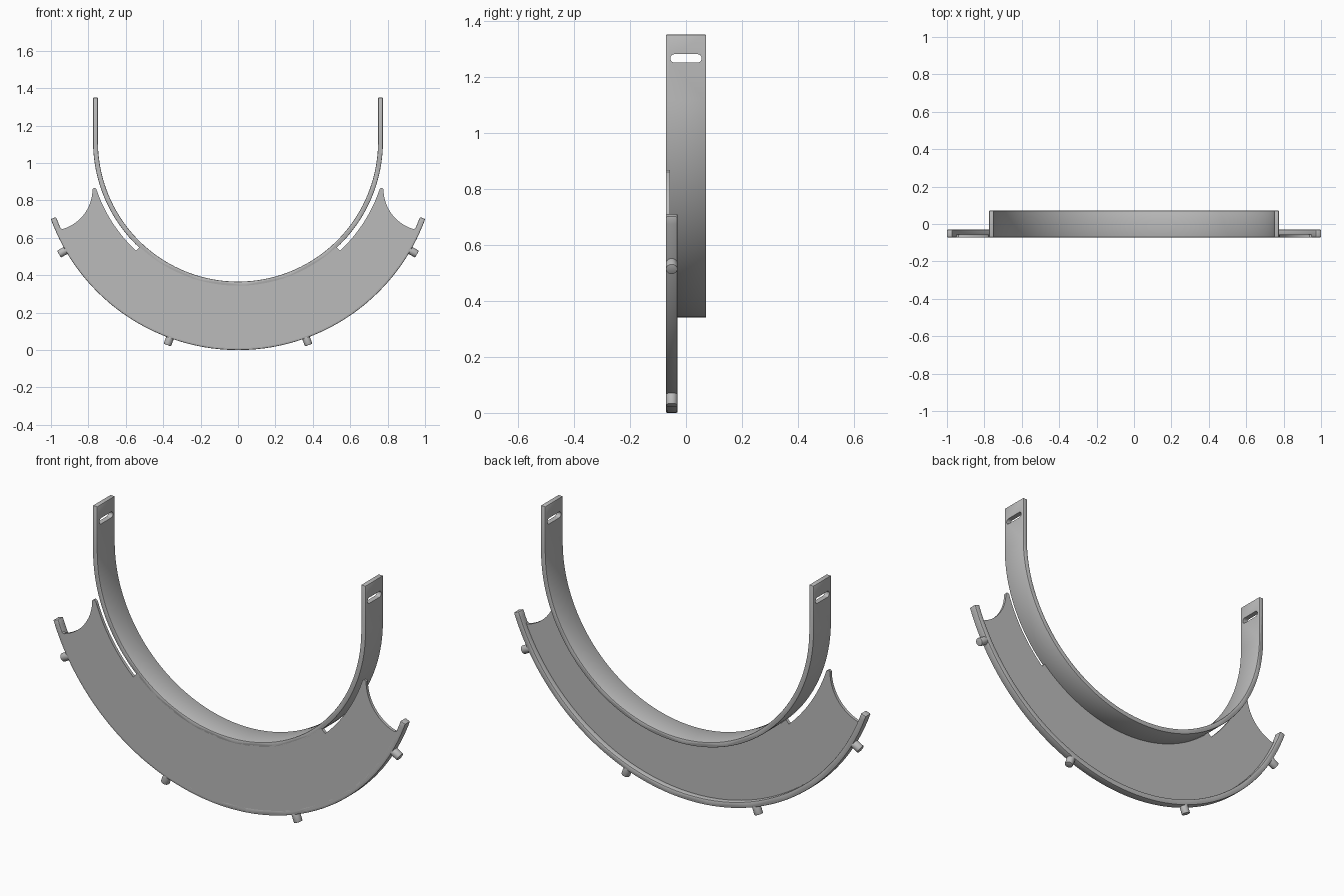
import bpy, bmesh, math
from mathutils import Vector, Matrix

if "Cube" in bpy.data.objects:
    bpy.data.objects.remove(bpy.data.objects["Cube"])

grey = bpy.data.materials.new("plain grey")
grey.use_nodes = True
colour = (0.5, 0.5, 0.5, 1)
grey.diffuse_color = colour
grey.node_tree.nodes["Principled BSDF"].inputs["Base Color"].default_value = colour

FRONT, BACK = -0.072, 0.072
RIM_C, RIM_R, RIM_T = 1.065, 1.065, 0.03
BAND_C, BAND_R, BAND_T = 1.115, 0.775, 0.026


def arc(cx, cz, r, start, end, steps):
    """Points on an arc; degrees measured from straight down towards +x."""
    angles = [math.radians(start + (end - start) * i / steps) for i in range(steps + 1)]
    return [(cx + r * math.sin(a), cz - r * math.cos(a)) for a in angles]


def mirrored(half):
    """Close a right-hand outline with its reflection."""
    return half + [(-x, z) for x, z in reversed(half)]


def finish(obj, bevel=0):
    obj.data.materials.append(grey)
    bpy.ops.object.select_all(action="DESELECT")
    obj.select_set(True)
    bpy.context.view_layer.objects.active = obj
    if bevel:
        mod = obj.modifiers.new("soft edges", "BEVEL")
        mod.width, mod.segments, mod.limit_method = bevel, 2, "ANGLE"
        mod.angle_limit = math.radians(40)
        bpy.ops.object.modifier_apply(modifier=mod.name)
    bpy.ops.object.shade_smooth_by_angle(angle=math.radians(35))
    return obj


def slab(name, outline, y0, y1, bevel=0):
    """Extrude an x-z outline from y0 to y1."""
    bm = bmesh.new()
    face = bm.faces.new([bm.verts.new((x, y0, z)) for x, z in outline])
    new = bmesh.ops.extrude_face_region(bm, geom=[face])["geom"]
    bmesh.ops.translate(bm, vec=(0, y1 - y0, 0),
                        verts=[v for v in new if isinstance(v, bmesh.types.BMVert)])
    bmesh.ops.recalc_face_normals(bm, faces=bm.faces)
    mesh = bpy.data.meshes.new(name)
    bm.to_mesh(mesh)
    bm.free()
    obj = bpy.data.objects.new(name, mesh)
    bpy.context.collection.objects.link(obj)
    return finish(obj, bevel)


# U-shaped band with straight arms
outer = [(-BAND_R, 1.35)] + arc(0, BAND_C, BAND_R, -90, 90, 80) + [(BAND_R, 1.35)]
r_in = BAND_R - BAND_T
inner = [(r_in, 1.35)] + arc(0, BAND_C, r_in, 90, -90, 80) + [(-r_in, 1.35)]
band = slab("band", outer + inner, FRONT, BACK, 0.004)

# Rounded strap slots through both arms
bm = bmesh.new()
ends = [(0.041, -90), (-0.041, 90)]
ring = []
for y, start in ends:
    for i in range(13):
        a = math.radians(start + 180 * i / 12)
        ring.append(bm.verts.new((-1, y + 0.015 * math.cos(a), 1.265 + 0.015 * math.sin(a))))
face = bm.faces.new(ring)
new = bmesh.ops.extrude_face_region(bm, geom=[face])["geom"]
bmesh.ops.translate(bm, vec=(2, 0, 0), verts=[v for v in new if isinstance(v, bmesh.types.BMVert)])
bmesh.ops.recalc_face_normals(bm, faces=bm.faces)
mesh = bpy.data.meshes.new("slot_cutter")
bm.to_mesh(mesh)
bm.free()
cutter = bpy.data.objects.new("slot_cutter", mesh)
cutter.hide_render = True
bpy.context.collection.objects.link(cutter)
cut = band.modifiers.new("slots", "BOOLEAN")
cut.operation, cut.solver, cut.object = "DIFFERENCE", "EXACT", cutter
bpy.context.view_layer.objects.active = band
bpy.ops.object.modifier_apply(modifier=cut.name)
bpy.data.objects.remove(cutter)

# Thin crescent plate: outer curve, scooped end, pointed tip, slit beside the band
half = arc(0, RIM_C, RIM_R - 0.01, 0, 67.5, 50)
half += arc(1.0, 0.86, 0.222, -16, -90, 18)
half += [(0.772, 0.866), (0.765, 0.867)]
half += arc(0, BAND_C, 0.799, 71.5, 43, 24)
half += arc(0, BAND_C, BAND_R - 0.01, 43, 0, 36)
# drop the duplicate points on the centre line when reflecting
plate_outline = half + [(-x, z) for x, z in reversed(half[1:-1])]
slab("plate", plate_outline, FRONT, -0.057)

# Raised rim along the outer curve
rim_outline = (arc(0, RIM_C, RIM_R, -70, 70, 90)
               + arc(0, RIM_C, RIM_R - RIM_T, 70, -70, 90))
slab("rim", rim_outline, FRONT, -0.03, 0.005)

# Four round pegs pointing outwards from the rim
for label, angle in (("right_upper", -60), ("right_lower", -20),
                     ("left_lower", 20), ("left_upper", 60)):
    a = math.radians(angle)
    out = Vector((math.sin(a), 0, -math.cos(a)))
    bpy.ops.mesh.primitive_cylinder_add(vertices=24, radius=0.021, depth=0.06)
    peg = bpy.context.object
    peg.name = label + "_peg"
    peg.matrix_world = (Matrix.Translation(out * 1.075 + Vector((0, -0.051, RIM_C)))
                        @ out.to_track_quat("Z", "Y").to_matrix().to_4x4())
    finish(peg, 0.003)
